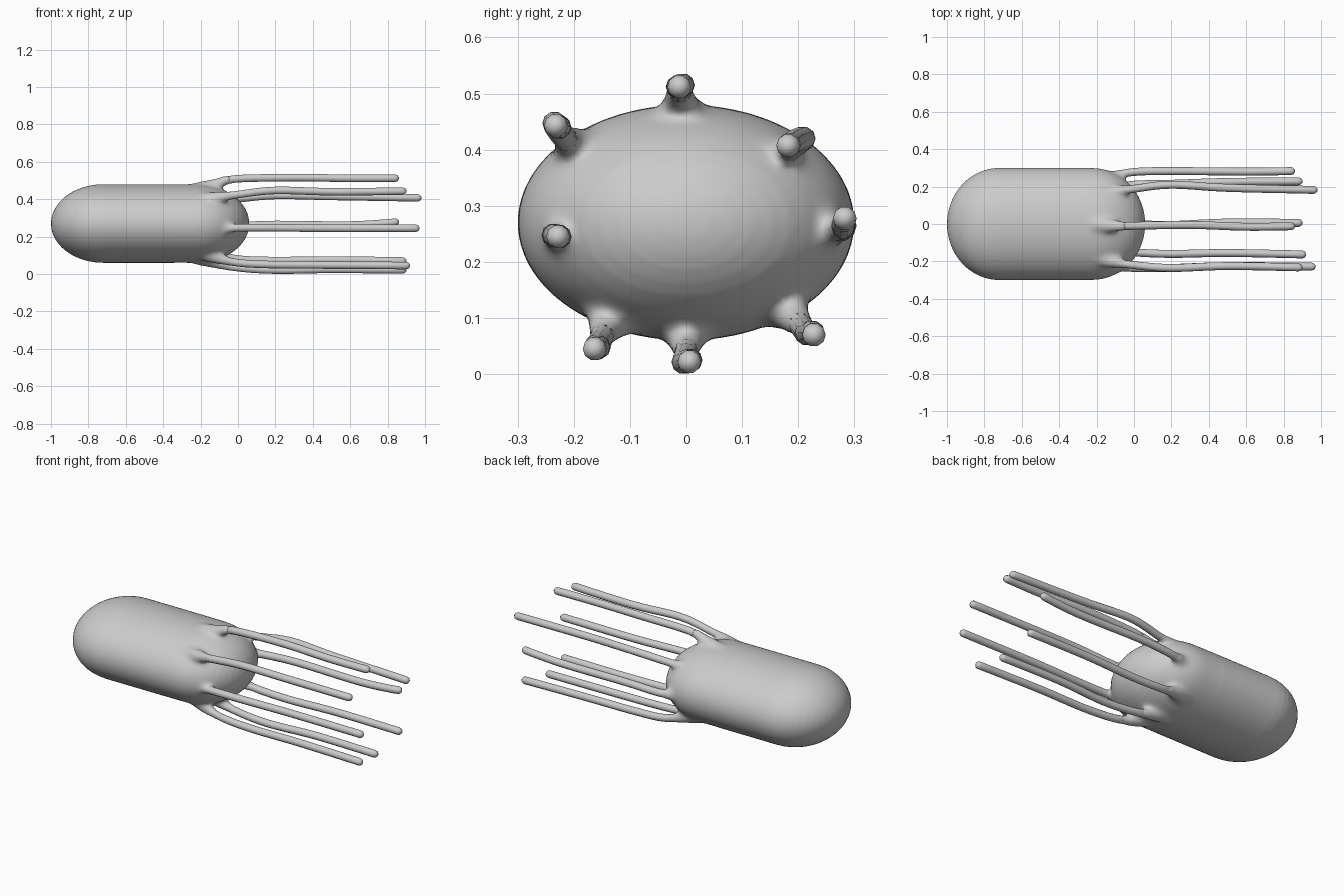
import bpy, bmesh, math
from mathutils import Vector

if "Cube" in bpy.data.objects:
    bpy.data.objects.remove(bpy.data.objects["Cube"])

grey = bpy.data.materials.new("soft grey")
grey.diffuse_color = (0.6, 0.6, 0.6, 1)
grey.use_nodes = True
grey.node_tree.nodes["Principled BSDF"].inputs["Base Color"].default_value = grey.diffuse_color

# Tentacle paths: buried root, bend and tip, points as (x, y, z)
PATHS = [
    [(-.24, 0, .43), (-.12, -.01, .475), (-.02, -.01, .508), (.3, -.005, .515), (.6, -.015, .512), (.86, -.012, .512)],
    [(-.22, -.17, .38), (-.12, -.2, .405), (0, -.22, .425), (.2, -.235, .447), (.5, -.225, .44), (.9, -.232, .443)],
    [(-.2, -.17, .24), (-.1, -.22, .24), (0, -.235, .247), (.2, -.235, .247), (.5, -.225, .245), (.97, -.228, .245)],
    [(-.22, -.11, .13), (-.12, -.14, .09), (0, -.152, .06), (.2, -.16, .05), (.5, -.155, .048), (.92, -.163, .045)],
    [(-.24, 0, .11), (-.12, 0, .065), (-.01, 0, .035), (.2, -.005, .021), (.5, .008, .025), (.9, .006, .022)],
    [(-.22, .15, .14), (-.12, .185, .11), (0, .21, .08), (.2, .215, .072), (.5, .225, .075), (.9, .228, .07)],
    [(-.2, .2, .26), (-.1, .255, .257), (0, .278, .258), (.2, .283, .265), (.6, .28, .262), (.86, .283, .278)],
    [(-.22, .14, .37), (-.12, .17, .39), (0, .188, .402), (.2, .21, .42), (.5, .193, .415), (.98, .182, .407)],
]


def loft(bm, rings):
    """Skin rings of points, closing both ends."""
    loops = [[bm.verts.new(p) for p in ring] for ring in rings]
    n = len(loops[0])
    for a, b in zip(loops, loops[1:]):
        for i in range(n):
            j = (i + 1) % n
            bm.faces.new((a[i], a[j], b[j], b[i]))
    bm.faces.new(loops[0][::-1])
    bm.faces.new(loops[-1])


def ring(c, ry, rz, n):
    return [Vector((c[0], c[1] + ry * math.cos(2 * math.pi * i / n),
                    c[2] + rz * math.sin(2 * math.pi * i / n))) for i in range(n)]


def spline(points, steps):
    """Smooth path through the points."""
    p = [Vector(q) for q in points]
    p = [p[0] * 2 - p[1]] + p + [p[-1] * 2 - p[-2]]
    out = []
    for a, b, c, d in zip(p, p[1:], p[2:], p[3:]):
        for s in range(steps):
            t = s / steps
            out.append(.5 * (2 * b + (c - a) * t + (2 * a - 5 * b + 4 * c - d) * t * t
                             + (3 * b - a - 3 * c + d) * t ** 3))
    return out + [p[-2]]


def make(name, bm):
    bmesh.ops.recalc_face_normals(bm, faces=bm.faces)
    for f in bm.faces:
        f.smooth = True
    me = bpy.data.meshes.new(name)
    bm.to_mesh(me)
    bm.free()
    me.materials.append(grey)
    ob = bpy.data.objects.new(name, me)
    bpy.context.collection.objects.link(ob)
    return ob


# Body: flattened capsule along x
bm = bmesh.new()
rings = []
for k in range(25):
    a = math.radians(-89 + 178 * k / 24)
    x = (-.72 if k <= 12 else -.22) + .28 * math.sin(a)
    rings.append(ring((x, 0, .27), .3 * math.cos(a), .21 * math.cos(a), 64))
    if k == 12:
        rings.append(ring((-.22, 0, .27), .3, .21, 64))
loft(bm, rings)

# Flared tentacle roots, fused into the body
for path in PATHS:
    pts = [p for p in spline(path, 5) if p.x < .05]
    rr = [.019 + .036 * min(1, max(0, (.02 - p.x) / .24)) ** 1.3 for p in pts]
    loft(bm, [ring(p, r, r, 12) for p, r in zip(pts, rr)])
body = make("body", bm)
mod = body.modifiers.new("fuse", 'REMESH')
mod.mode = 'VOXEL'
mod.voxel_size = .009
mod.use_smooth_shade = True
fused = bpy.data.meshes.new_from_object(
    body.evaluated_get(bpy.context.evaluated_depsgraph_get()))
body.modifiers.clear()
body.data = fused

# Soften the webbing where the roots leave the body
bm = bmesh.new()
bm.from_mesh(fused)
for limit in [-.01] * 8 + [-.04] * 8:
    bmesh.ops.smooth_vert(bm, verts=[v for v in bm.verts if -.34 < v.co.x < limit],
                          factor=.5, use_axis_x=True, use_axis_y=True, use_axis_z=True)
for f in bm.faces:
    f.smooth = True
    f.material_index = 0
bm.to_mesh(fused)
bm.free()

# Tentacles: thin tubes with rounded tips
for n, path in enumerate(PATHS):
    pts = [p for p in spline(path, 5) if p.x > -.07]
    tip = pts[-1]
    rings = [ring(p, .021, .021, 10) for p in pts[:-1]]
    for back, r in ((.02, .021), (.008, .017), (0, .007)):
        rings.append(ring(tip - Vector((back, 0, 0)), r, r, 10))
    bm = bmesh.new()
    loft(bm, rings)
    make("tentacle_%d" % (n + 1), bm)
